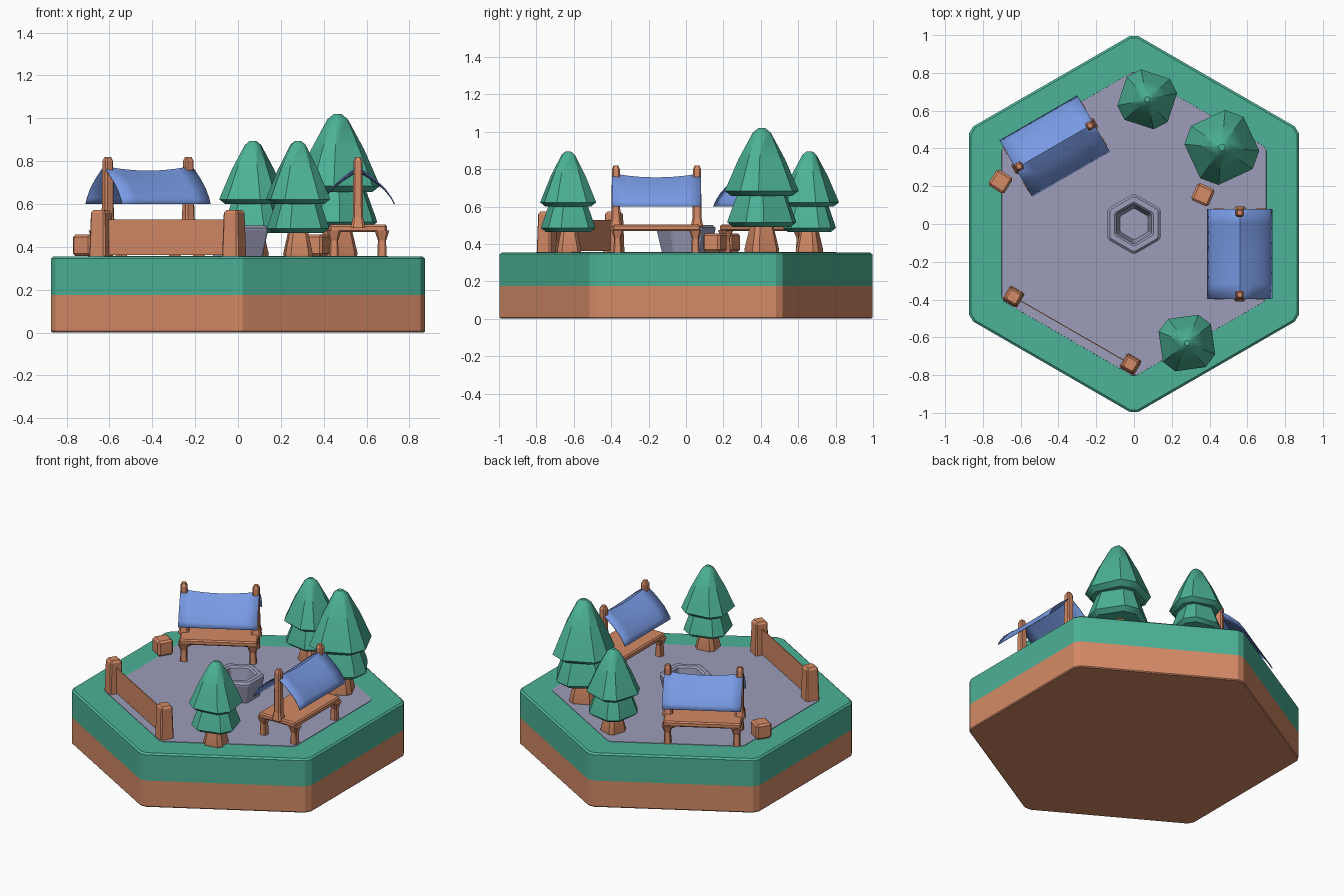
import bpy
import bmesh
from math import radians, cos, sin, tau, pi, hypot, atan2

if "Cube" in bpy.data.objects:
    bpy.data.objects.remove(bpy.data.objects["Cube"], do_unlink=True)

TOP = 0.355  # ground level


def material(name, rgb):
    linear = [((c / 255 + 0.055) / 1.055) ** 2.4 for c in rgb] + [1.0]
    mat = bpy.data.materials.new(name)
    mat.use_nodes = True
    mat.diffuse_color = linear
    mat.node_tree.nodes["Principled BSDF"].inputs["Base Color"].default_value = linear
    return mat


green = material("leaf green", (76, 178, 150))
brown = material("wood brown", (212, 138, 102))
blue = material("cloth blue", (120, 154, 228))
grey = material("stone grey", (156, 157, 186))


def finish(name, bm, mats, loc=(0, 0, 0), rot=0, smooth=None):
    bmesh.ops.recalc_face_normals(bm, faces=bm.faces)
    mesh = bpy.data.meshes.new(name)
    bm.to_mesh(mesh)
    bm.free()
    ob = bpy.data.objects.new(name, mesh)
    bpy.context.collection.objects.link(ob)
    for mat in mats:
        mesh.materials.append(mat)
    ob.location = loc
    ob.rotation_euler.z = radians(rot)
    if smooth:
        bpy.ops.object.select_all(action="DESELECT")
        ob.select_set(True)
        bpy.context.view_layer.objects.active = ob
        bpy.ops.object.shade_smooth_by_angle(angle=radians(smooth))
    return ob


def loft(name, sides, chamfer, profile, mats, loc=(0, 0, 0), rot=0, smooth=None, split=None):
    """Stack chamfered polygons; profile holds (half width, height) pairs."""
    bm = bmesh.new()
    t = pi / sides - radians(chamfer)
    angles = [k * tau / sides + s * t for k in range(sides) for s in (-1, 1)]
    rings = [[bm.verts.new((a / cos(t) * cos(g), a / cos(t) * sin(g), z)) for g in angles]
             for a, z in profile]
    n = len(angles)
    for low, high in zip(rings, rings[1:]):
        for i in range(n):
            j = (i + 1) % n
            bm.faces.new((low[i], low[j], high[j], high[i]))
    bm.faces.new(rings[0][::-1])
    bm.faces.new(rings[-1])
    if split is not None:
        for f in bm.faces:
            f.material_index = int(f.calc_center_median().z > split)
    return finish(name, bm, mats, loc, rot, smooth)


def box(name, size, loc, rot, mat, bevel=0.0):
    bm = bmesh.new()
    bmesh.ops.create_cube(bm, size=1)
    bmesh.ops.scale(bm, vec=size, verts=bm.verts)
    ob = finish(name, bm, [mat], loc, rot)
    if bevel:
        mod = ob.modifiers.new("soft edges", "BEVEL")
        mod.width = bevel
        mod.segments = 1
    return ob


# Island: earth below, grass above, paved yard on top
loft("island", 6, 1.2, [(0.868, 0), (0.873, 0.006), (0.873, 0.175), (0.873, 0.345), (0.862, TOP)],
     [brown, green], split=0.175)
loft("paved_yard", 6, 1, [(0.702, TOP - 0.01), (0.70, TOP + 0.003)], [grey])

# Stone well
loft("well", 6, 3, [(0.115, TOP), (0.14, 0.475), (0.14, 0.488), (0.128, 0.5), (0.102, 0.5),
                    (0.092, 0.49), (0.073, 0.365)], [grey])


# Trees: trunk and two tiers of leaves
def tree(name, x, y, s, rot):
    def part(label, sides, chamfer, profile, mat, turn):
        loft(name + label, sides, chamfer, [(a * s, z * s) for a, z in profile],
             [mat], (x, y, TOP), rot + turn, 32)
    part("_trunk", 4, 12, [(0.062, 0), (0.064, 0.012), (0.042, 0.12)], brown, 0)
    part("_lower_leaves", 4, 15, [(0.108, 0.11), (0.13, 0.13), (0.125, 0.15), (0.09, 0.26)],
         green, 8)
    part("_upper_leaves", 4, 15, [(0.115, 0.245), (0.14, 0.267), (0.088, 0.405),
                                  (0.034, 0.52), (0.013, 0.54)], green, 0)


tree("front_tree", 0.28, -0.63, 1.0, 8)
tree("back_tree", 0.07, 0.66, 1.0, -18)
tree("tall_tree", 0.465, 0.405, 1.23, 25)


# Market stalls: ridge runs along local y
def stall(name, x, y, rot):
    c, s = cos(radians(rot)), sin(radians(rot))

    def at(u, v, z):
        return (x + u * c - v * s, y + u * s + v * c, z)

    box(name + "_counter", (0.27, 0.47, 0.035), at(0, 0, 0.486), rot, brown, 0.008)
    for u in (-1, 1):
        for v in (-1, 1):
            loft(name + "_leg", 4, 10, [(0.022, TOP), (0.019, 0.43), (0.034, 0.475)], [brown],
                 at(u * 0.112, v * 0.208, 0), rot)
    for v in (-1, 1):
        loft(name + "_post", 4, 12, [(0.034, 0.49), (0.024, 0.54), (0.021, 0.8), (0.012, 0.82)],
             [brown], at(0, v * 0.217, 0), rot)

    # Draped cloth roof, sagging between the posts
    half = [(0, 0.775), (0.07, 0.722), (0.125, 0.672), (0.155, 0.63), (0.17, 0.6)]
    profile = [(-u, z) for u, z in half[:0:-1]] + half
    bm = bmesh.new()
    steps = 6
    rows = []
    for k in range(steps + 1):
        w = 2 * k / steps - 1
        rows.append([bm.verts.new((u, w * 0.238, z - 0.022 * (1 - w * w) * (1 - abs(u) / 0.17)))
                     for u, z in profile])
    for a, b in zip(rows, rows[1:]):
        for i in range(len(profile) - 1):
            bm.faces.new((a[i], a[i + 1], b[i + 1], b[i]))
    roof = finish(name + "_roof", bm, [blue], (x, y, 0), rot, 30)
    mod = roof.modifiers.new("cloth thickness", "SOLIDIFY")
    mod.thickness = 0.005
    mod.offset = 0


stall("right_stall", -0.42, 0.413, -60)
stall("left_stall", 0.56, -0.158, 0)

# Fence: two posts joined by a thin panel
ends = [(-0.638, -0.385), (-0.018, -0.742)]
(ax, ay), (bx, by) = ends
turn = atan2(by - ay, bx - ax)
for label, (x, y) in zip(("right", "front"), ends):
    loft(label + "_fence_post", 4, 6, [(0.044, TOP), (0.038, 0.558), (0.028, 0.572)], [brown],
         (x, y, 0), turn * 360 / tau)
box("fence_panel", (hypot(bx - ax, by - ay), 0.005, 0.165),
    ((ax + bx) / 2, (ay + by) / 2, 0.445), turn * 360 / tau, brown)

# Crates
for label, x, y, rot in (("right", -0.707, 0.225, -32), ("left", 0.365, 0.155, -24)):
    box(label + "_crate", (0.1, 0.1, 0.1), (x, y, TOP + 0.052), rot, brown, 0.012)
